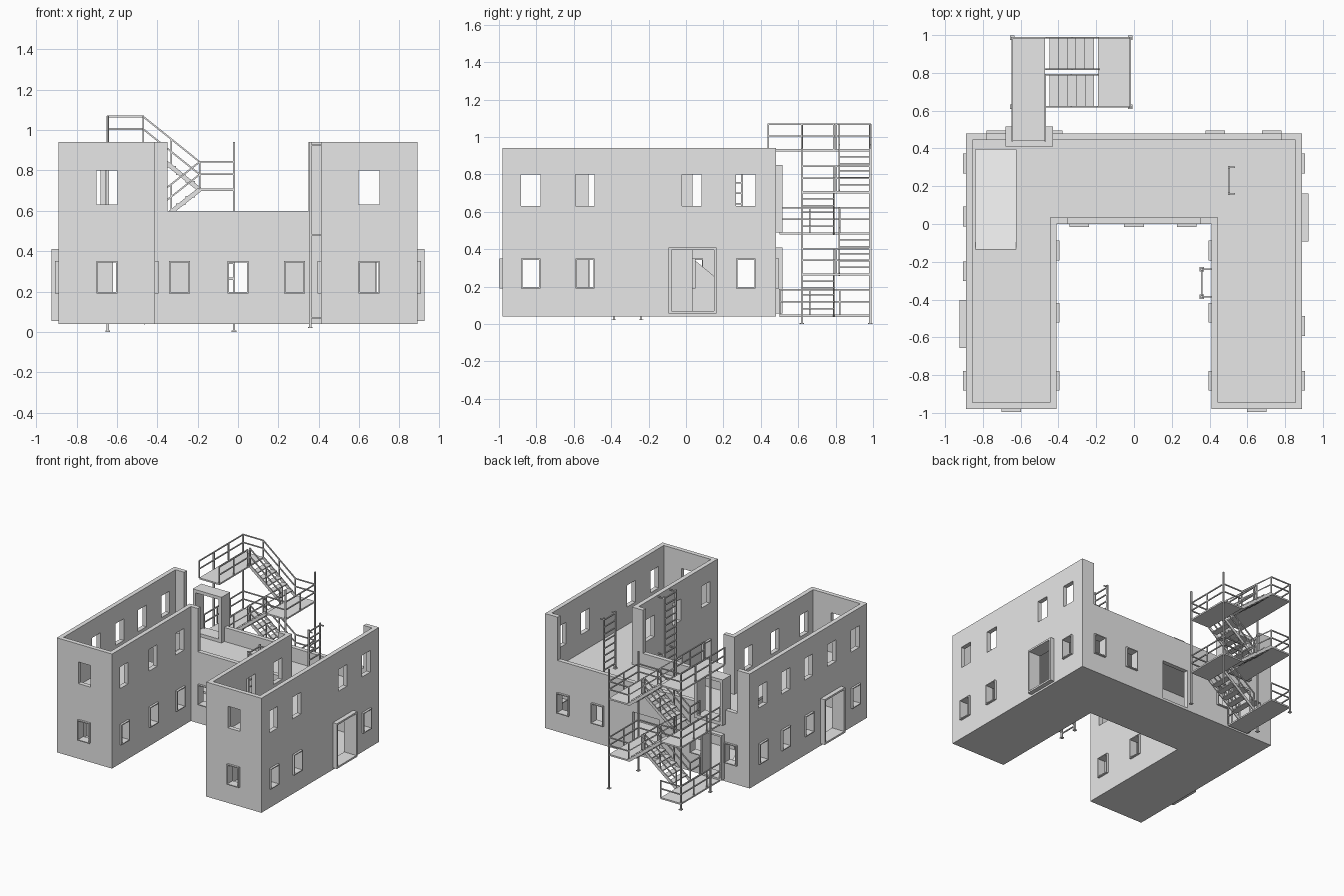
import bpy, bmesh
from mathutils import Vector, Matrix

cube = bpy.data.objects.get("Cube")
if cube:
    bpy.data.objects.remove(cube)

grey = bpy.data.materials.new("plain grey")
grey.use_nodes = True
grey.diffuse_color = (0.8, 0.8, 0.8, 1)
grey.node_tree.nodes["Principled BSDF"].inputs["Base Color"].default_value = (0.8, 0.8, 0.8, 1)


def finish(bm, name):
    bmesh.ops.recalc_face_normals(bm, faces=bm.faces)
    mesh = bpy.data.meshes.new(name)
    bm.to_mesh(mesh)
    bm.free()
    mesh.materials.append(grey)
    ob = bpy.data.objects.new(name, mesh)
    bpy.context.scene.collection.objects.link(ob)
    return ob


def box(bm, x, y, z):
    size = Vector((x[1] - x[0], y[1] - y[0], z[1] - z[0]))
    mid = Vector((sum(x), sum(y), sum(z))) / 2
    bmesh.ops.create_cube(bm, size=1, matrix=Matrix.Translation(mid) @ Matrix.Diagonal((*size, 1)))


def bar(bm, a, b, w=0.008, h=None):
    """Square bar between two points."""
    a, b = Vector(a), Vector(b)
    d = b - a
    up = Vector((0, 0, 1)) if abs(d.normalized().z) < 0.99 else Vector((1, 0, 0))
    side = d.cross(up).normalized()
    top = side.cross(d).normalized()
    rot = Matrix((side, d.normalized(), top)).transposed().to_4x4()
    bmesh.ops.create_cube(bm, size=1, matrix=Matrix.Translation((a + b) / 2) @ rot
                          @ Matrix.Diagonal((w, d.length, h or w, 1)))


def prism(bm, points, axis_low, axis_high, place):
    """Extrude a closed outline between two levels."""
    low = [bm.verts.new(place(p, axis_low)) for p in points]
    face = bm.faces.new(low)
    new = bmesh.ops.extrude_face_region(bm, geom=[face])["geom"]
    move = place((0, 0), axis_high) - place((0, 0), axis_low)
    bmesh.ops.translate(bm, vec=move, verts=[g for g in new if isinstance(g, bmesh.types.BMVert)])


def u_shape(bm, t, z0, z1):
    """U plan shrunk inward by wall thickness t."""
    ox, ix, front, back, yard = 0.89 - t, 0.41 + t, -0.98 + t, 0.48 - t, t
    plan = [(-ox, front), (-ix, front), (-ix, yard), (ix, yard),
            (ix, front), (ox, front), (ox, back), (-ox, back)]
    prism(bm, plan, z0, z1, lambda p, l: Vector((p[0], p[1], l)))


T = 0.035
LOW, HIGH = (0.19, 0.35), (0.63, 0.80)
DOOR = (0.055, 0.41)

# Openings: axis the wall faces, wall range, centre, width, height range, frame reach
openings = []


def windows(axis, wall, centres, z, framed):
    for c in centres:
        openings.append((axis, wall, c, 0.104, z, 0.016 if framed else 0, 0.007))


def door(axis, wall, c, w, z):
    openings.append((axis, wall, c, w, z, 0.035, 0.014))


right_wall, left_wall = (0.89 - T, 0.89), (-0.89, -0.89 + T)
back_wall = (0.48 - T, 0.48)
windows("x", right_wall, (-0.83, -0.54, 0.32), LOW, True)
windows("x", right_wall, (-0.83, -0.54, 0.03, 0.32), HIGH, False)
windows("x", left_wall, (-0.83, -0.25, 0.04, 0.32), LOW, True)
windows("x", left_wall, (-0.83, -0.54, -0.25, 0.03, 0.32), HIGH, False)
for wall in ((0.41, 0.41 + T), (-0.41 - T, -0.41)):
    windows("x", wall, (-0.83, -0.47, -0.14), LOW, True)
    windows("x", wall, (-0.83, -0.47, -0.14), HIGH, False)
windows("y", (-0.98, -0.98 + T), (-0.65, 0.65), LOW, True)
windows("y", (-0.98, -0.98 + T), (-0.65, 0.65), HIGH, False)
windows("y", (0, T), (-0.29, 0, 0.28), LOW, True)
windows("y", back_wall, (-0.73, -0.43, 0.43, 0.73), LOW, True)
door("x", right_wall, 0.035, 0.255, DOOR)
door("x", left_wall, -0.53, 0.255, DOOR)
door("y", back_wall, -0.58, 0.18, DOOR)
openings.append(("y", back_wall, 0.015, 0.23, (0.06, 0.37), 0, 0))


def wall_box(bm, axis, wall, across, z):
    box(bm, *((wall, across) if axis == "x" else (across, wall)), z)


def frame(bm, axis, wall, c, w, z, reach, edge):
    """Four-sided surround standing out of both wall faces."""
    deep = (wall[0] - reach, wall[1] + reach)
    l, r = c - w / 2, c + w / 2
    wall_box(bm, axis, deep, (l, l + edge), z)
    wall_box(bm, axis, deep, (r - edge, r), z)
    wall_box(bm, axis, deep, (l + edge, r - edge), (z[1] - edge, z[1]))
    wall_box(bm, axis, deep, (l + edge, r - edge), (z[0], z[0] + edge))


# Building shell, hollowed out and cut
shell_bm = bmesh.new()
u_shape(shell_bm, 0, 0.04, 0.94)
building = finish(shell_bm, "building_walls")

rooms, low_walls, holes, passages = (bmesh.new() for _ in range(4))
u_shape(rooms, T, 0.055, 0.47)
u_shape(rooms, T, 0.49, 1.1)
box(low_walls, (-0.78, 0.78), (0.42, 0.6), (0.60, 1.2))
box(low_walls, (-0.35, 0.35), (-0.1, 0.06), (0.60, 1.2))
for axis, wall, c, w, z, reach, edge in openings:
    wall_box(holes, axis, (wall[0] - 0.01, wall[1] + 0.01), (c - w / 2, c + w / 2), z)
box(passages, (-0.675, -0.435), (0.43, 0.5), (0.495, 0.7))
box(passages, (-0.84, -0.625), (-0.135, 0.395), (0.45, 0.52))
cutters = []
for bm in (rooms, low_walls, holes, passages):
    cutter = finish(bm, "cutter")
    cutter.hide_render = True
    mod = building.modifiers.new("cut", "BOOLEAN")
    mod.operation, mod.solver, mod.object = "DIFFERENCE", "EXACT", cutter
    mod.use_self = True
    cutters.append(cutter)
bpy.context.view_layer.update()
cut_mesh = bpy.data.meshes.new_from_object(
    building.evaluated_get(bpy.context.evaluated_depsgraph_get()))
building.modifiers.clear()
building.data = cut_mesh
for cutter in cutters:
    bpy.data.objects.remove(cutter)

# Window and door surrounds
win, doors = bmesh.new(), bmesh.new()
for o in openings:
    if o[5] > 0:
        frame(doors if o[5] > 0.02 else win, *o)
frame(doors, "y", back_wall, -0.555, 0.25, (0.49, 0.85), 0.035, 0.025)
finish(win, "window_frames")
finish(doors, "door_frames")

# Indoor ramp between the floors
ramp = bmesh.new()
prism(ramp, [(-0.135, 0.055), (0.395, 0.055), (-0.135, 0.49)], -0.845, -0.62,
      lambda p, l: Vector((l, p[0], p[1])))
finish(ramp, "indoor_ramp")


# Ladders
def ladder(name, x, wall_x, y0, y1, z0, z1, brackets):
    bm = bmesh.new()
    for y in (y0, y1):
        bar(bm, (x, y, z0), (x, y, z1), 0.012)
        box(bm, (x - 0.012, x + 0.012), (y - 0.012, y + 0.012), (z0, z0 + 0.005))
        for z in brackets:
            bar(bm, (x, y, z), (wall_x, y, z), 0.008)
    count = round((z1 - z0) / 0.055)
    for i in range(1, count + 1):
        z = z0 + (z1 - z0) * (i - 0.3) / count
        bar(bm, (x, y0, z), (x, y1, z))
    finish(bm, name)


ladder("yard_ladder", 0.358, 0.41, -0.385, -0.24, 0.02, 0.94, (0.07, 0.48, 0.925))
ladder("deck_ladder", 0.503, 0.535, 0.16, 0.30, 0.49, 0.94, (0.51, 0.925))

# Outdoor staircase: landings, flights and railings
X0, X1, X2, X3 = -0.645, -0.47, -0.19, -0.02
Y0, Y1, Y2, Y3 = 0.62, 0.79, 0.82, 0.985
LEVELS = (0.05, 0.27, 0.49, 0.71, 0.935)
plates, flights, rails, posts = (bmesh.new() for _ in range(4))


def railing(a, b, start=True):
    a, b = Vector(a), Vector(b)
    n = max(1, round((b - a).length / 0.17))
    for h in (0.07, 0.132):
        bar(rails, a + Vector((0, 0, h)), b + Vector((0, 0, h)))
    for i in range(n + 1):
        p = a.lerp(b, i / n)
        bar(rails, p, p + Vector((0, 0, 0.136)))


for i, z in enumerate(LEVELS):
    if i % 2:
        box(plates, (X2, X3), (Y0, Y3), (z - 0.012, z))
        for a, b in (((X2, Y0), (X3, Y0)), ((X3, Y0), (X3, Y3)), ((X3, Y3), (X2, Y3))):
            railing((*a, z), (*b, z))
    else:
        near = 0.44 if i == 4 else 0.50
        box(plates, (X0, X1), (near, Y3), (z - 0.012, z))
        for a, b in (((X0, near), (X0, Y3)), ((X0, Y3), (X1, Y3)), ((X1, near), (X1, Y0))):
            railing((*a, z), (*b, z))
    if i == 4:
        railing((X1, Y0, z), (X1, Y1, z))
        continue
    # Flight up to the next landing
    xa, xb = (X2, X1) if i % 2 else (X1, X2)
    ya, yb = (Y2, Y3) if i % 2 else (Y0, Y1)
    top = LEVELS[i + 1]
    for y in (ya, yb):
        bar(flights, (xa, y, z - 0.005), (xb, y, top - 0.005), 0.007, 0.022)
        railing((xa, y, z), (xb, y, top))
    for s in range(1, 6):
        f = s / 6
        x, h = xa + (xb - xa) * f, z + (top - z) * f
        box(flights, (x - 0.024, x + 0.024), (ya, yb), (h - 0.008, h))

# Corner posts with foot plates
for x, y, h in ((X0, Y0, 1.07), (X0, Y3, 1.07), (X3, Y0, 0.94), (X3, Y3, 0.94)):
    bar(posts, (x, y, 0), (x, y, h), 0.011)
    box(posts, (x - 0.012, x + 0.012), (y - 0.012, y + 0.012), (0, 0.006))

finish(plates, "stair_landings")
finish(flights, "stair_flights")
finish(rails, "stair_railings")
finish(posts, "stair_posts")
